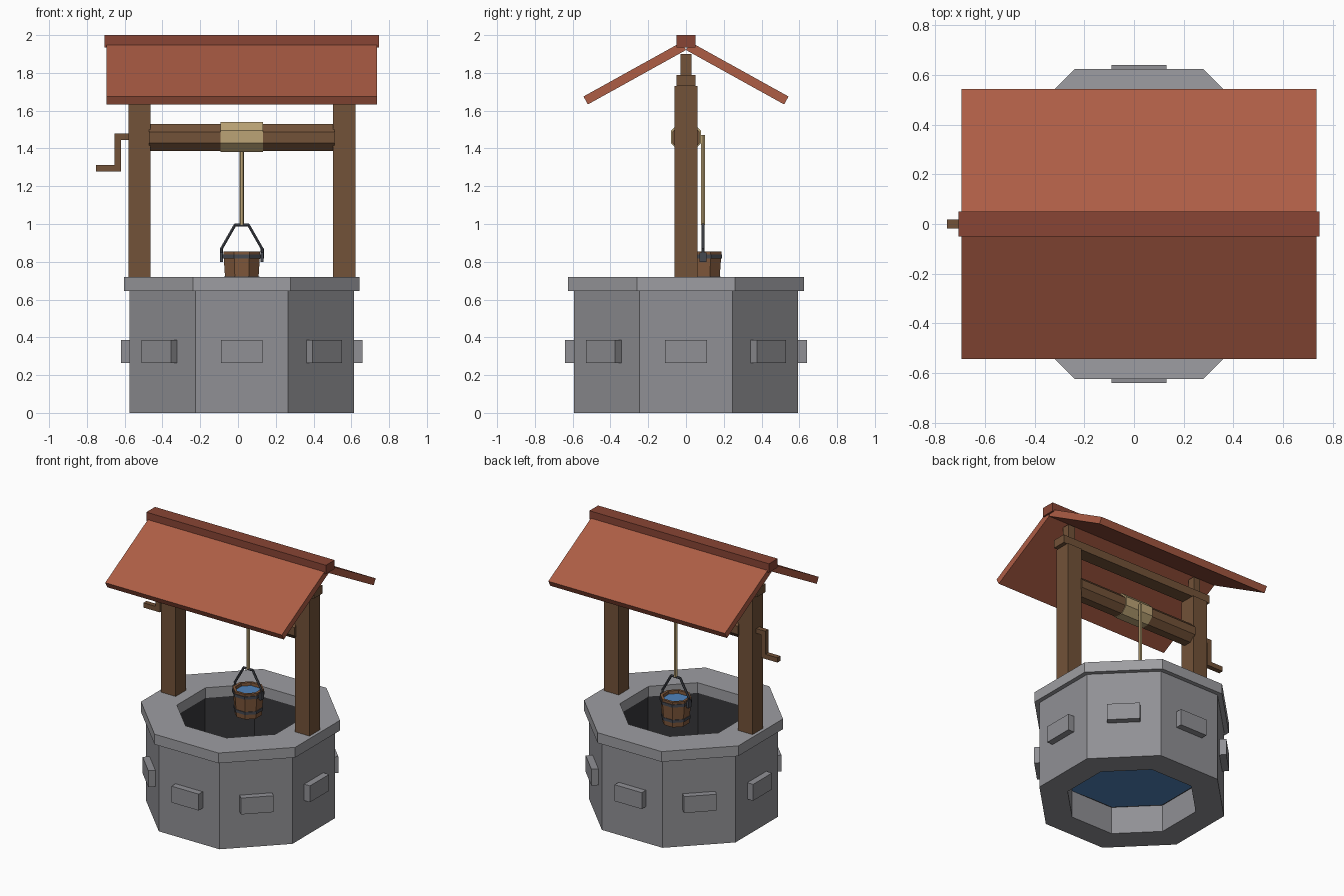
import bpy, bmesh
from math import pi, cos, sin, radians
from mathutils import Matrix, Vector

if "Cube" in bpy.data.objects:
    bpy.data.objects.remove(bpy.data.objects["Cube"])

CX = 0.02      # centre line of the well
BY = 0.09      # the rope and bucket hang just behind the axle


def material(name, rgb):
    m = bpy.data.materials.new(name)
    m.diffuse_color = (*rgb, 1)
    m.use_nodes = True
    m.node_tree.nodes["Principled BSDF"].inputs["Base Color"].default_value = m.diffuse_color
    return m


STONE = material("stone", (0.28, 0.28, 0.30))
RIM = material("rim_stone", (0.34, 0.34, 0.36))
DARK = material("dark_shaft", (0.04, 0.04, 0.045))
WOOD = material("wood", (0.17, 0.085, 0.04))
BUCKET = material("bucket_wood", (0.22, 0.10, 0.045))
ROOF = material("roof_red", (0.42, 0.11, 0.06))
RIDGE = material("ridge_red", (0.25, 0.06, 0.035))
ROPE = material("rope", (0.50, 0.37, 0.18))
IRON = material("iron", (0.06, 0.065, 0.08))
WATER = material("water", (0.08, 0.23, 0.50))


def finish(name, bm, mat):
    bmesh.ops.recalc_face_normals(bm, faces=bm.faces)
    me = bpy.data.meshes.new(name)
    bm.to_mesh(me)
    bm.free()
    me.materials.append(mat)
    ob = bpy.data.objects.new(name, me)
    bpy.context.collection.objects.link(ob)
    return ob


def box(name, centre, size, mat, rot=Matrix()):
    """Box of a given size, turned by rot about the world origin after placing."""
    bm = bmesh.new()
    bmesh.ops.create_cube(bm, size=1)
    bm.transform(rot @ Matrix.Translation(centre) @ Matrix.Diagonal((*size, 1)))
    return finish(name, bm, mat)


def span(name, x, y, z, mat):
    """Box from min/max pairs."""
    return box(name, [(a + b) / 2 for a, b in (x, y, z)], [b - a for a, b in (x, y, z)], mat)


def ring(name, profile, centre, mat, n=8):
    """Sweep a closed (radius, z) profile round n flat sides, a flat facing front."""
    bm = bmesh.new()
    rows = []
    for i in range(n):
        a = 2 * pi * (i + 0.5) / n
        rows.append([bm.verts.new((centre[0] + r * cos(a), centre[1] + r * sin(a), z))
                     for r, z in profile])
    k = len(profile)
    for i in range(n):
        p, q = rows[i], rows[(i + 1) % n]
        for j in range(k):
            bm.faces.new((p[j], q[j], q[(j + 1) % k], p[(j + 1) % k]))
    return finish(name, bm, mat)


def prism(name, r, length, place, mat, n=8, r_top=None):
    """Solid n-sided prism along local z."""
    bm = bmesh.new()
    bmesh.ops.create_cone(bm, cap_ends=True, segments=n, radius1=r, radius2=r_top or r,
                          depth=length, matrix=place @ Matrix.Rotation(pi / n, 4, 'Z'))
    return finish(name, bm, mat)


def tube(r_in, r_out, z0, z1):
    return [(r_in, z0), (r_out, z0), (r_out, z1), (r_in, z1)]


def at(x, y, z):
    return Matrix.Translation((x, y, z))


# Stone well: wall, rim, dark shaft lining, water
well = (CX, 0)
ring("well_wall", tube(0.445, 0.642, 0, 0.645), well, STONE)
ring("well_rim", tube(0.432, 0.676, 0.645, 0.72), well, RIM)
ring("shaft_lining", tube(0.437, 0.46, 0.2, 0.65), well, DARK)
prism("well_water", 0.447, 0.01, at(CX, 0, 0.205), WATER)

# One raised stone on each side
for i in range(8):
    turn = at(CX, 0, 0) @ Matrix.Rotation(i * pi / 4, 4, 'Z')
    box(f"raised_stone_{i + 1}", (0.605, 0, 0.325), (0.07, 0.22, 0.12), STONE, turn)

# Posts, tie beam and short struts under the ridge
for s, side in ((-1, "left"), (1, "right")):
    x = CX + s * 0.542
    span(f"{side}_post", (x - 0.059, x + 0.059), (-0.06, 0.06), (0.71, 1.73), WOOD)
    span(f"{side}_ridge_strut", (x - 0.028, x + 0.028), (-0.028, 0.028), (1.78, 1.9), WOOD)
span("tie_beam", (CX - 0.63, CX + 0.63), (-0.05, 0.05), (1.73, 1.79), WOOD)

# Roof slopes hinged at the ridge, and ridge cap
for s, side in ((-1, "front"), (1, "back")):
    hinge = at(CX, 0, 1.921) @ Matrix.Rotation(-s * radians(29), 4, 'X')
    box(f"{side}_roof_slope", (0, s * 0.297, 0.024), (1.43, 0.594, 0.048), ROOF, hinge)
span("ridge_cap", (CX - 0.727, CX + 0.727), (-0.05, 0.05), (1.935, 2.0), RIDGE)

# Axle with wound rope
along_x = Matrix.Rotation(pi / 2, 4, 'Y')
prism("axle", 0.078, 0.98, at(CX, 0, 1.458) @ along_x, WOOD)
prism("rope_winding", 0.086, 0.226, at(CX, 0, 1.461) @ along_x, ROPE)

# Crank
for part, x, z in (("shaft", (-0.655, -0.56), (1.445, 1.48)),
                   ("arm", (-0.655, -0.62), (1.277, 1.48)),
                   ("handle", (-0.753, -0.62), (1.277, 1.312))):
    span(f"crank_{part}", x, (-0.0175, 0.0175), z, WOOD)

# Hanging rope
prism("hanging_rope", 0.0125, 0.475, at(CX, BY, 1.2325), ROPE, n=6)

# Bucket: tapered staves, base, iron bands, water
pail = (CX, BY)
ring("bucket_wall", [(0.075, 0.665), (0.092, 0.665), (0.106, 0.855), (0.087, 0.855)], pail, BUCKET)
prism("bucket_base", 0.08, 0.02, at(CX, BY, 0.677), BUCKET)
ring("bucket_band_upper", tube(0.095, 0.110, 0.818, 0.838), pail, IRON)
ring("bucket_band_lower", tube(0.085, 0.101, 0.702, 0.722), pail, IRON)
prism("bucket_water", 0.087, 0.01, at(CX, BY, 0.828), WATER)

# Bucket handle: ears and bent iron bail
for s, side in ((-1, "left"), (1, "right")):
    box(f"{side}_bucket_ear", (CX + s * 0.108, BY, 0.825), (0.016, 0.036, 0.05), IRON)
path = [(-0.108, 0.82), (-0.108, 0.868), (-0.036, 0.994), (0.036, 0.994), (0.108, 0.868), (0.108, 0.82)]
for i, (a, b) in enumerate(zip(path, path[1:])):
    p, q = (Vector((CX + x, BY, z)) for x, z in (a, b))
    d = q - p
    place = Matrix.Translation((p + q) / 2) @ d.to_track_quat('Z', 'Y').to_matrix().to_4x4()
    prism(f"bucket_handle_{i + 1}", 0.0085, d.length + 0.006, place, IRON, n=6)
